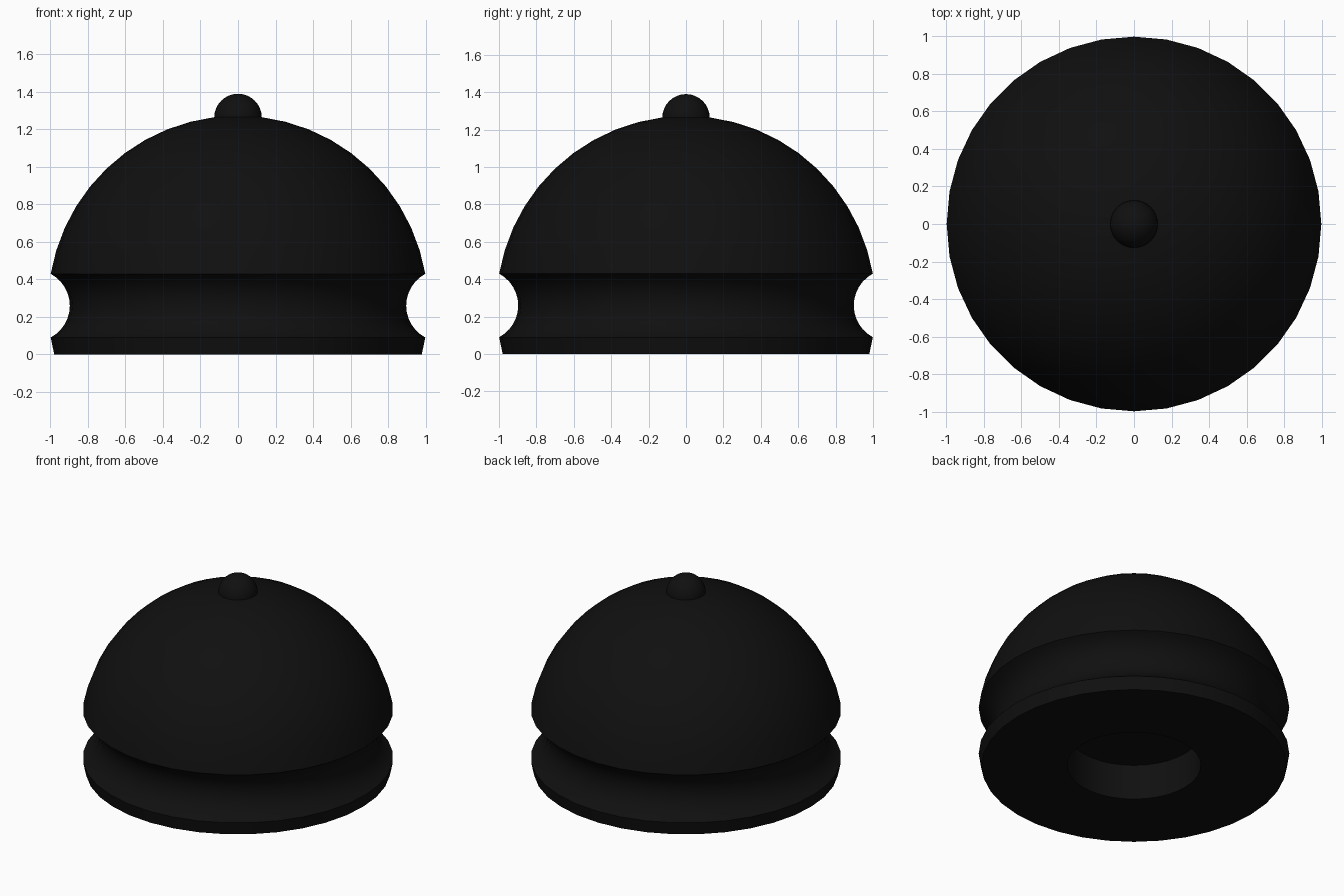
import bpy, bmesh, math

if "Cube" in bpy.data.objects:
    bpy.data.objects.remove(bpy.data.objects["Cube"])

black = bpy.data.materials.new("black")
black.diffuse_color = (0.005, 0.005, 0.005, 1)
black.use_nodes = True
black.node_tree.nodes["Principled BSDF"].inputs["Base Color"].default_value = black.diffuse_color


def finish(obj):
    obj.data.materials.append(black)
    bpy.ops.object.select_all(action='DESELECT')
    obj.select_set(True)
    bpy.context.view_layer.objects.active = obj
    bpy.ops.object.shade_smooth_by_angle(angle=math.radians(30))


def lathe(name, profile, segments):
    """Spin an (r, z) profile around the z axis; ends lie on the axis."""
    bm = bmesh.new()
    verts = [bm.verts.new((r, 0, z)) for r, z in profile]
    edges = [bm.edges.new(pair) for pair in zip(verts, verts[1:])]
    bmesh.ops.spin(bm, geom=verts + edges, cent=(0, 0, 0), axis=(0, 0, 1),
                   angle=math.tau, steps=segments, use_duplicate=False)
    bmesh.ops.remove_doubles(bm, verts=bm.verts, dist=1e-4)
    bmesh.ops.recalc_face_normals(bm, faces=bm.faces)
    mesh = bpy.data.meshes.new(name)
    bm.to_mesh(mesh)
    bm.free()
    obj = bpy.data.objects.new(name, mesh)
    bpy.context.collection.objects.link(obj)
    finish(obj)


CENTRE, RADIUS = 0.26, 1.013     # sphere the dome is cut from
LIP_R, LIP_H = 0.999, 0.17       # edges of the groove
WAIST = 0.897                    # narrowest radius in the groove
BORE_R, BORE_DEPTH = 0.43, 0.25  # hole in the underside

# Underside with a blind hole
profile = [(0, BORE_DEPTH), (BORE_R, BORE_DEPTH), (BORE_R, 0), (0.98, 0)]

# Rounded groove around the waist
sag = LIP_R - WAIST
groove_r = (LIP_H ** 2 + sag ** 2) / (2 * sag)
half = math.asin(LIP_H / groove_r)
for i in range(13):
    a = -half + 2 * half * i / 12
    profile.append((WAIST + groove_r * (1 - math.cos(a)),
                    CENTRE + groove_r * math.sin(a)))

# Dome above the groove
start = math.asin(LIP_H / RADIUS)
for i in range(1, 12):
    a = start + (math.pi / 2 - start) * i / 11
    r = 0 if i == 11 else RADIUS * math.cos(a)
    profile.append((r, CENTRE + RADIUS * math.sin(a)))
lathe("domed_body", profile, 36)

# Small round knob on top
bpy.ops.mesh.primitive_uv_sphere_add(segments=32, ring_count=16, radius=0.127,
                                     location=(0, 0, 1.263))
knob = bpy.context.object
knob.name = "top_knob"
finish(knob)
